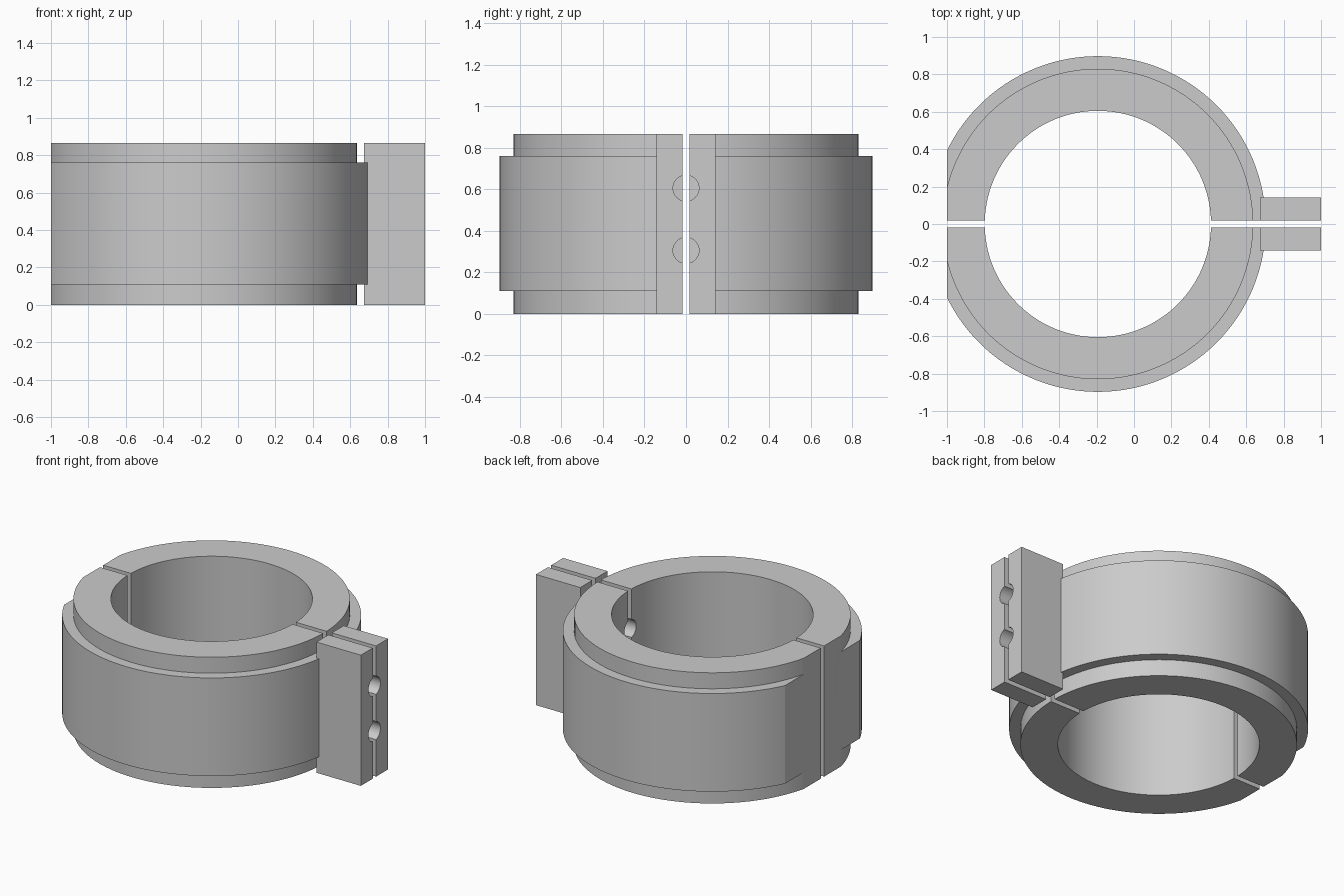
import bpy, bmesh, math
from mathutils import Matrix

default = bpy.data.objects.get("Cube")
if default:
    bpy.data.objects.remove(default, do_unlink=True)

HEIGHT = 0.866
CENTRE_X = -0.193
GAP = 0.0175       # half the width of the split
BORE, LIP, BAND = 0.605, 0.83, 0.8975
BAND_LOW, BAND_HIGH = 0.11, 0.76
SEGMENTS = 128

grey = bpy.data.materials.new("plain grey")
grey.use_nodes = True
grey.diffuse_color = (0.6, 0.6, 0.6, 1)
grey.node_tree.nodes["Principled BSDF"].inputs["Base Color"].default_value = grey.diffuse_color


def add_object(name, bm):
    bmesh.ops.recalc_face_normals(bm, faces=bm.faces)
    mesh = bpy.data.meshes.new(name)
    bm.to_mesh(mesh)
    bm.free()
    mesh.materials.append(grey)
    obj = bpy.data.objects.new(name, mesh)
    bpy.context.collection.objects.link(obj)
    return obj


def box(name, low, high):
    bm = bmesh.new()
    bmesh.ops.create_cube(bm, size=1)
    for v in bm.verts:
        v.co = [h if c > 0 else l for c, l, h in zip(v.co, low, high)]
    return add_object(name, bm)


def stepped_ring(name):
    profile = [(BORE, 0), (LIP, 0), (LIP, BAND_LOW), (BAND, BAND_LOW),
               (BAND, BAND_HIGH), (LIP, BAND_HIGH), (LIP, HEIGHT), (BORE, HEIGHT)]
    bm = bmesh.new()
    loops = []
    for i in range(SEGMENTS):
        a = 2 * math.pi * i / SEGMENTS
        loops.append([bm.verts.new((CENTRE_X + r * math.cos(a), r * math.sin(a), z))
                      for r, z in profile])
    for i, here in enumerate(loops):
        there = loops[(i + 1) % SEGMENTS]
        for j in range(len(profile)):
            k = (j + 1) % len(profile)
            bm.faces.new((here[j], there[j], there[k], here[k]))
    return add_object(name, bm)


def bolt_hole(z):
    bm = bmesh.new()
    place = Matrix.Translation((0.7, 0, z)) @ Matrix.Rotation(math.pi / 2, 4, "Y")
    bmesh.ops.create_cone(bm, cap_ends=True, segments=48, radius1=0.0625,
                          radius2=0.0625, depth=1, matrix=place)
    return add_object("bolt_hole_cutter", bm)


def combine(obj, tool, operation):
    mod = obj.modifiers.new(operation.lower(), "BOOLEAN")
    mod.operation = operation
    mod.solver = "EXACT"
    mod.object = tool
    bpy.context.view_layer.objects.active = obj
    bpy.ops.object.modifier_apply(modifier=mod.name)
    bpy.data.objects.remove(tool, do_unlink=True)


# Two clamp halves: ring, bolting flange, flat on the right side, split and holes
for name, side in (("front_clamp_half", -1), ("back_clamp_half", 1)):
    half = stepped_ring(name)
    combine(half, box("flange", (0.675, -0.1425, 0), (1, 0.1425, HEIGHT)), "UNION")
    combine(half, box("flat_cutter", (-1.5, -2, -1), (-1, 2, 2)), "DIFFERENCE")
    y_range = sorted((side * GAP, -side * 2))
    combine(half, box("split_cutter", (-2, y_range[0], -1), (2, y_range[1], 2)), "DIFFERENCE")
    for z in (0.305, 0.605):
        combine(half, bolt_hole(z), "DIFFERENCE")
    bpy.ops.object.select_all(action="DESELECT")
    half.select_set(True)
    bpy.context.view_layer.objects.active = half
    bpy.ops.object.shade_smooth_by_angle(angle=math.radians(20))
